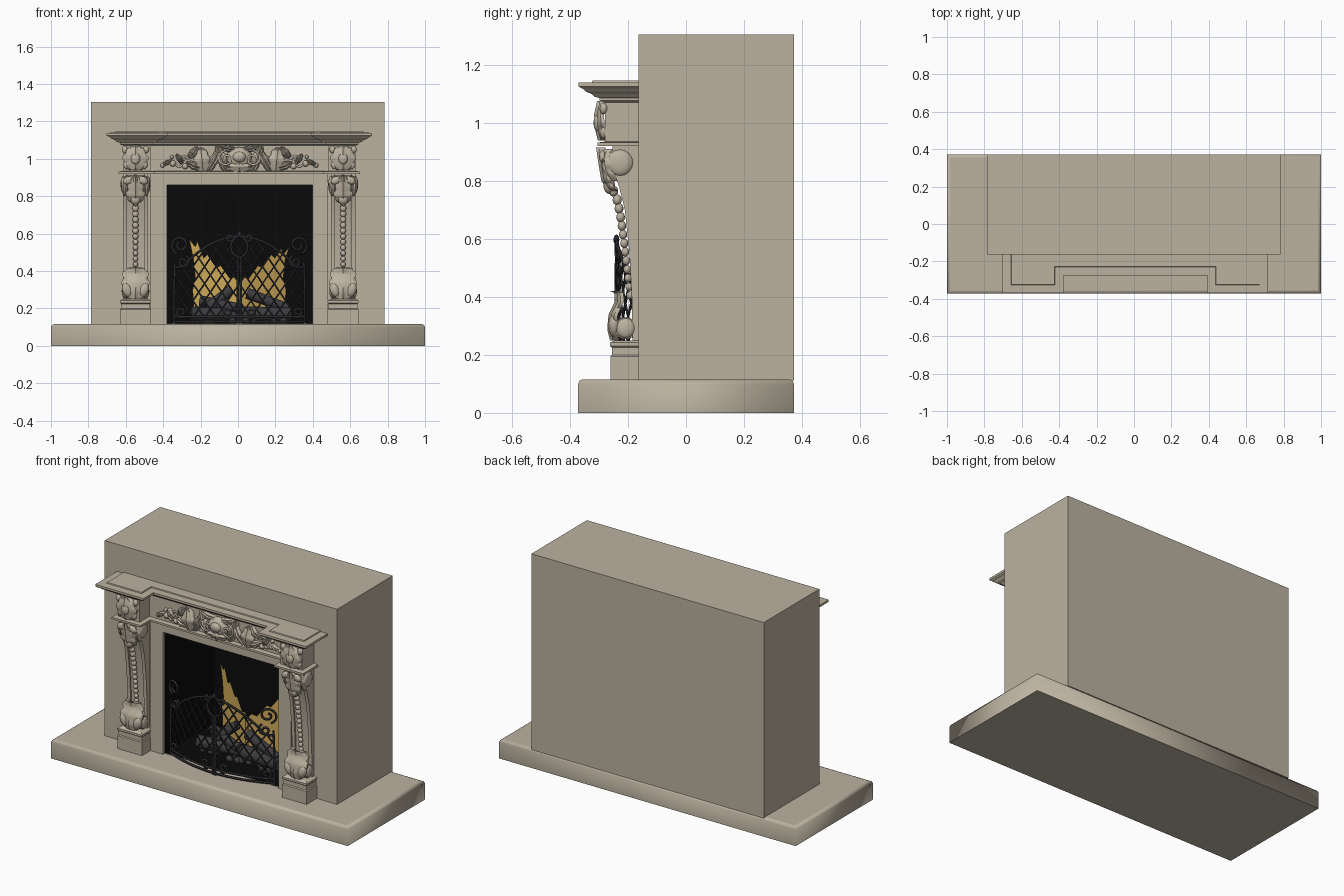
import bpy, bmesh, math, random
from mathutils import Vector, Matrix

if "Cube" in bpy.data.objects:
    bpy.data.objects.remove(bpy.data.objects["Cube"])

random.seed(4)
CX = 0.007  # centre line of the mantel


def material(name, rgb):
    m = bpy.data.materials.new(name)
    m.diffuse_color = (*rgb, 1)
    m.use_nodes = True
    m.node_tree.nodes["Principled BSDF"].inputs["Base Color"].default_value = m.diffuse_color
    return m


STONE = material("warm stone", (0.50, 0.445, 0.35))
SOOT = material("soot black", (0.003, 0.003, 0.003))
IRON = material("dark iron", (0.022, 0.022, 0.026))
FLAME = material("flame yellow", (0.62, 0.40, 0.10))
LOG = material("charred log", (0.045, 0.043, 0.047))


def finish(name, bm, mats, smooth=None):
    bmesh.ops.recalc_face_normals(bm, faces=bm.faces)
    me = bpy.data.meshes.new(name)
    bm.to_mesh(me)
    bm.free()
    ob = bpy.data.objects.new(name, me)
    bpy.context.collection.objects.link(ob)
    for m in mats:
        me.materials.append(m)
    if smooth:
        bpy.ops.object.select_all(action='DESELECT')
        ob.select_set(True)
        bpy.context.view_layer.objects.active = ob
        bpy.ops.object.shade_smooth_by_angle(angle=math.radians(smooth))
    return ob


def box(bm, x0, x1, y0, y1, z0, z1):
    m = Matrix.Translation(((x0 + x1) / 2, (y0 + y1) / 2, (z0 + z1) / 2))
    return bmesh.ops.create_cube(bm, size=1, matrix=m @ Matrix.Diagonal((x1 - x0, y1 - y0, z1 - z0, 1)))


def blob(bm, c, r, rot=0):
    """Ellipsoid with radii r, turned in the front plane."""
    m = Matrix.Translation(c) @ Matrix.Rotation(rot, 4, 'Y') @ Matrix.Diagonal((*r, 1))
    bmesh.ops.create_uvsphere(bm, u_segments=12, v_segments=8, radius=1, matrix=m)


def loft(bm, rings):
    rows = [[bm.verts.new(p) for p in ring] for ring in rings]
    for a, b in zip(rows, rows[1:]):
        for i in range(len(a)):
            j = (i + 1) % len(a)
            bm.faces.new((a[i], a[j], b[j], b[i]))
    bm.faces.new(rows[0])
    bm.faces.new(rows[-1])


def leaf(bm, spine, width, place, lobes=4, bulge=0.02, n=22):
    """Lobed leaf along a (y, z) spine, thickened, facing -y."""
    top, low = [], []
    for i in range(n + 1):
        u = i / n
        f = u * (len(spine) - 1)
        k = min(int(f), len(spine) - 2)
        y, z = Vector(spine[k]).lerp(Vector(spine[k + 1]), f - k)
        w = width / 2 * max(0.12, math.sin(math.pi * (0.12 + 0.86 * u)) ** 0.6) * (0.85 + 0.2 * abs(math.sin(lobes * math.pi * u)))
        for rows, d in ((top, 0), (low, 0.012)):
            rows.append([bm.verts.new(place @ Vector((w * v, y + d - bulge * (1 - v * v) * (0.75 + 0.25 * math.cos(v * 9)), z)))
                         for v in (-1, -0.67, -0.33, 0, 0.33, 0.67, 1)])
    for i in range(n):
        for j in range(6):
            for r in (top, low):
                bm.faces.new((r[i][j], r[i][j + 1], r[i + 1][j + 1], r[i + 1][j]))
        for j in (0, 6):
            bm.faces.new((top[i][j], top[i + 1][j], low[i + 1][j], low[i][j]))


def wires(name, paths, radius, mat, res=1):
    cu = bpy.data.curves.new(name, 'CURVE')
    cu.dimensions = '3D'
    cu.bevel_depth = radius
    cu.bevel_resolution = res
    cu.use_fill_caps = True
    for path in paths:
        s = cu.splines.new('POLY')
        s.points.add(len(path) - 1)
        for p, q in zip(s.points, path):
            p.co = (*q, 1)
    cu.materials.append(mat)
    ob = bpy.data.objects.new(name, cu)
    bpy.context.collection.objects.link(ob)


def spiral(x, z, r, turns, start, direction, y):
    n = int(20 * turns)
    return [(x + r * (1 - 0.75 * i / n) * math.cos(start + direction * i / n * turns * math.tau), y,
             z + r * (1 - 0.75 * i / n) * math.sin(start + direction * i / n * turns * math.tau)) for i in range(n + 1)]


# Hearth slab with eased top edge; sides shaded round the corners
bm = bmesh.new()
rect = lambda o, z: [(sx * (1 - o), sy * (0.372 - o), z) for sx, sy in ((-1, -1), (1, -1), (1, 1), (-1, 1))]
loft(bm, [rect(0, 0), rect(0, 0.1), rect(0.005, 0.111), rect(0.016, 0.116)])
for f in bm.faces:
    f.smooth = len({round(v.co.z, 3) for v in f.verts}) > 1
for e in bm.edges:
    e.smooth = len({f.smooth for f in e.link_faces}) == 1
finish("hearth", bm, [STONE])

# Chimney breast with sooty firebox
bm = bmesh.new()
quad = lambda x0, x1, z0, z1, y: [bm.verts.new(p) for p in ((x0, y, z0), (x1, y, z0), (x1, y, z1), (x0, y, z1))]
loops = [quad(-0.785, 0.782, 0.112, 1.305, 0.372), quad(-0.785, 0.782, 0.112, 1.305, -0.163),
         quad(-0.38, 0.397, 0.12, 0.86, -0.163), quad(-0.38, 0.397, 0.12, 0.86, 0.3)]
for k, (a, b) in enumerate(zip(loops, loops[1:])):
    for i in range(4):
        bm.faces.new((a[i], a[i - 1], b[i - 1], b[i])).material_index = int(k == 2)
bm.faces.new(loops[0])
bm.faces.new(loops[3]).material_index = 1
finish("chimney_breast", bm, [STONE, SOOT])

# Flat surround round the opening
bm = bmesh.new()
box(bm, -0.468, -0.38, -0.178, -0.16, 0.115, 0.92)
box(bm, 0.397, 0.482, -0.178, -0.16, 0.115, 0.92)
box(bm, -0.38, 0.397, -0.178, -0.16, 0.86, 0.92)
finish("surround", bm, [STONE])


# Frieze and stepped mantel shelf, breaking forward over the columns
def outline(o, z):
    half = [(0.62 + o, -0.16), (0.62 + o, -0.28 - o), (0.475 - o, -0.28 - o), (0.475 - o, -0.185 - o)]
    return [(CX + x, y, z) for x, y in half] + [(CX - x, y, z) for x, y in reversed(half)]


bm = bmesh.new()
profile = [(0.92, 0.025), (0.932, 0.025), (0.936, 0), (1.07, 0), (1.078, 0.018), (1.086, 0.018), (1.09, 0.035), (1.1, 0.045),
           (1.108, 0.065), (1.118, 0.075), (1.12, 0.082), (1.126, 0.09), (1.139, 0.09), (1.14, 0.045), (1.146, 0.043)]
loft(bm, [outline(o, z) for z, o in profile])
finish("mantel_shelf", bm, [STONE])

for side, x in (("left", CX - 0.555), ("right", CX + 0.555)):
    # Plinth and base mouldings
    bm = bmesh.new()
    loft(bm, [[(x - w, -0.16, z), (x + w, -0.16, z), (x + w, y, z), (x - w, y, z)] for z, w, y in (
        (0.112, 0.083, -0.26), (0.195, 0.083, -0.26), (0.2, 0.078, -0.255), (0.225, 0.078, -0.255),
        (0.23, 0.083, -0.262), (0.242, 0.083, -0.262), (0.25, 0.07, -0.245))])
    finish(side + "_plinth", bm, [STONE])
    # Tapered shaft with raised edge strips
    bm = bmesh.new()
    front = [(-0.176, 0.25), (-0.178, 0.4), (-0.186, 0.55), (-0.202, 0.7), (-0.222, 0.78), (-0.245, 0.85), (-0.245, 0.92)]
    for x0, x1, d in ((-0.066, 0.066, 0), (-0.066, -0.045, 0.009), (0.045, 0.066, 0.009)):
        loft(bm, [[(x + x0, -0.16, z), (x + x1, -0.16, z), (x + x1, y - d, z), (x + x0, y - d, z)] for y, z in front])
    finish(side + "_shaft", bm, [STONE], 30)
    # Scroll rolls at head and foot
    bm = bmesh.new()
    for y, z, r, w in ((-0.228, 0.863, 0.05, 0.066), (-0.208, 0.292, 0.038, 0.06)):
        m = Matrix.Translation((x, y, z)) @ Matrix.Rotation(math.pi / 2, 4, 'Y')
        bmesh.ops.create_cone(bm, cap_ends=True, segments=28, radius1=r, radius2=r, depth=2 * w, matrix=m)
        for s in (-1, 1):
            blob(bm, (x + s * w, y, z), (0.014, r * 0.9, r * 0.9))
    finish(side + "_scrolls", bm, [STONE], 40)
    # String of beads, shrinking towards the foot
    bm = bmesh.new()
    for i in range(13):
        t = i / 12
        r = 0.018 - 0.005 * t
        blob(bm, (x, -0.25 + 0.056 * t ** 0.6, 0.765 - 0.36 * t), (r, r * 0.9, r * 1.05))
    finish(side + "_beads", bm, [STONE], 60)
    # Carved leaves: head, foot and frieze block
    bm = bmesh.new()
    at = Matrix.Translation((x, 0, 0))
    leaf(bm, [(-0.25, 0.765), (-0.272, 0.80), (-0.282, 0.86), (-0.29, 0.915)], 0.1, at)
    leaf(bm, [(-0.242, 0.25), (-0.252, 0.29), (-0.247, 0.34), (-0.225, 0.385), (-0.228, 0.415), (-0.243, 0.42)], 0.145, at)
    leaf(bm, [(-0.282, 0.94), (-0.292, 0.98), (-0.295, 1.03), (-0.285, 1.075)], 0.135, at, 3, 0.022)
    for s in (-1, 1):
        leaf(bm, [(-0.245, 0.80), (-0.268, 0.84), (-0.272, 0.88), (-0.262, 0.91)], 0.06, Matrix.Translation((x + s * 0.045, 0, 0)), 3)
        blob(bm, (x + s * 0.04, -0.288, 0.885), (0.027, 0.012, 0.02), s * 0.5)
        blob(bm, (x + s * 0.057, -0.284, 1.05), (0.016, 0.014, 0.02))
        blob(bm, (x + s * 0.05, -0.284, 0.965), (0.014, 0.012, 0.022), s * 0.4)
        blob(bm, (x + s * 0.045, -0.248, 0.30), (0.026, 0.02, 0.04), s * 0.3)
    blob(bm, (x, -0.305, 1.0), (0.025, 0.014, 0.03))
    blob(bm, (x, -0.265, 0.785), (0.028, 0.02, 0.03))
    finish(side + "_carved_leaves", bm, [STONE], 50)

# Frieze carving: central cartouche, side leaves and trailing flowers
bm = bmesh.new()
blob(bm, (CX, -0.195, 1.005), (0.07, 0.035, 0.058))
blob(bm, (CX, -0.225, 1.01), (0.035, 0.018, 0.028))
leaf(bm, [(-0.2, 0.93), (-0.215, 0.96), (-0.205, 0.985)], 0.13, Matrix.Translation((CX, 0, 0)), 3)
vines = []
for s in (-1, 1):
    def petal(dx, z, length, width, tilt):
        place = Matrix.Translation((CX + s * dx, 0, z)) @ Matrix.Rotation(s * tilt, 4, 'Y')
        leaf(bm, [(-0.19, -length / 2), (-0.21, 0), (-0.193, length / 2)], width, place, 3, 0.015, 12)
    petal(0.095, 1.005, 0.15, 0.055, 0.35)
    petal(0.135, 0.995, 0.13, 0.05, -0.5)
    petal(0.2, 0.995, 0.13, 0.09, 0.1)
    petal(0.245, 0.965, 0.075, 0.045, 1.2)
    petal(0.245, 1.035, 0.075, 0.04, -0.7)
    petal(0.06, 1.055, 0.1, 0.035, 1.35)
    petal(0.32, 1.0, 0.06, 0.03, 0.6)
    petal(0.385, 0.98, 0.055, 0.025, -1.1)
    for dx, z, r in ((0.29, 0.96, 0.016), (0.355, 0.975, 0.017), (0.41, 0.965, 0.013), (0.36, 1.01, 0.01), (0.055, 0.955, 0.018)):
        blob(bm, (CX + s * dx, -0.19, z), (r, 0.016, r))
    vines.append([(CX + s * (0.25 + 0.17 * t / 16), -0.19, 0.975 + 0.018 * math.sin(t * 0.7)) for t in range(17)])
    vines.append([(CX + s * p[0], p[1], p[2]) for p in spiral(0.3, 0.99, 0.028, 1.3, 3, -1, -0.19)])
    vines.append([(CX + s * p[0], p[1], p[2]) for p in spiral(0.07, 1.0, 0.045, 1.2, 1.5, -1, -0.215)])
finish("frieze_carving", bm, [STONE], 50)
wires("frieze_vines", vines, 0.006, STONE)

# Bowed fire screen: lattice, border rails and scrolls
bow = lambda x: -0.15 - 0.09 * max(0, 1 - (x / 0.37) ** 2)
crest = lambda x: 0.42 + 0.165 * math.cos(min(abs(x) / 0.3, 1) * math.pi / 2) ** 0.8 if abs(x) < 0.3 else 0.42
on_screen = lambda pts: [(CX + x, bow(x), z) for x, z in pts]
lattice = []
for s in (-1, 1):
    for k in range(-12, 13):
        pts = []
        for i in range(61):
            z = 0.15 + 0.45 * i / 60
            x = s * (k * 0.062 + (z - 0.15) * 0.68)
            if abs(x) < 0.345 and z < crest(x):
                pts.append((x, z))
        if len(pts) > 1:
            lattice.append(on_screen(pts))
wires("screen_lattice", lattice, 0.0045, IRON)
xs = [-0.35 + 0.7 * i / 40 for i in range(41)]
rails = [on_screen([(x, z) for x in xs]) for z in (0.13, 0.155)]
rails.append(on_screen([(x, crest(x)) for x in xs]))
rails.append(on_screen([(0.045 * math.cos(a * 0.3142), 0.53 + 0.055 * math.sin(a * 0.3142)) for a in range(21)]))
for s in (-1, 1):
    rails.append(on_screen([(s * 0.35, 0.12), (s * 0.35, 0.3), (s * 0.345, 0.45)]))
    rails.append(on_screen([(s * 0.008, 0.12), (s * 0.008, 0.48)]))
    for x, z, r, t, a in ((0.315, 0.54, 0.05, 1.4, -1.2), (0.30, 0.45, 0.035, 1.2, 2), (0.05, 0.58, 0.025, 1, 3),
                          (0.31, 0.18, 0.03, 1.2, 4), (0.06, 0.175, 0.03, 1.2, 4)):
        rails.append(on_screen([(s * p[0], p[2]) for p in spiral(x, z, r, t, a, 1, 0)]))
wires("screen_frame", rails, 0.007, IRON)
bm = bmesh.new()
blob(bm, (CX, bow(0), 0.597), (0.012, 0.01, 0.018))
for s in (-1, 1):
    blob(bm, (CX + s * 0.018, bow(0), 0.59), (0.014, 0.008, 0.006), s * -0.6)
finish("screen_finial", bm, [IRON], 60)

# Flames: two jagged upright sheets meeting in the middle
bm = bmesh.new()
for s, tip in ((-1, 0.57), (1, 0.53)):
    edge = [(0.24, 0.14), (0.25, 0.3), (0.235, 0.36), (0.245, 0.46), (0.268, tip), (0.235, tip - 0.04), (0.225, tip - 0.01),
            (0.19, 0.47), (0.17, 0.49), (0.12, 0.42), (0.1, 0.43), (0.05, 0.36), (0.02, 0.37), (-0.01, 0.33), (-0.01, 0.14)]
    bm.faces.new([bm.verts.new((CX + s * x, 0.08 + 0.45 * x, z)) for x, z in edge])
finish("flames", bm, [FLAME])

# Charred logs and coals
bm = bmesh.new()
for a, b, r in (((-0.25, -0.02, 0.17), (0.1, 0.03, 0.17), 0.04), ((-0.02, 0.02, 0.17), (0.29, -0.02, 0.17), 0.042),
                ((-0.16, 0.0, 0.2), (-0.04, 0.05, 0.3), 0.032), ((0.05, 0.02, 0.28), (0.27, 0.0, 0.2), 0.03),
                ((-0.2, 0.04, 0.24), (0.02, -0.02, 0.2), 0.03)):
    a, b = Vector(a), Vector(b)
    m = Matrix.Translation((a + b) / 2) @ (b - a).to_track_quat('Z', 'Y').to_matrix().to_4x4()
    bmesh.ops.create_cone(bm, cap_ends=True, segments=10, radius1=r, radius2=r * 0.85, depth=(b - a).length, matrix=m)
for i in range(24):
    r = random.uniform(0.015, 0.03)
    blob(bm, (random.uniform(-0.28, 0.3), random.uniform(-0.06, 0.1), 0.13), (r, r, r * 0.8))
finish("logs", bm, [LOG], 40)
